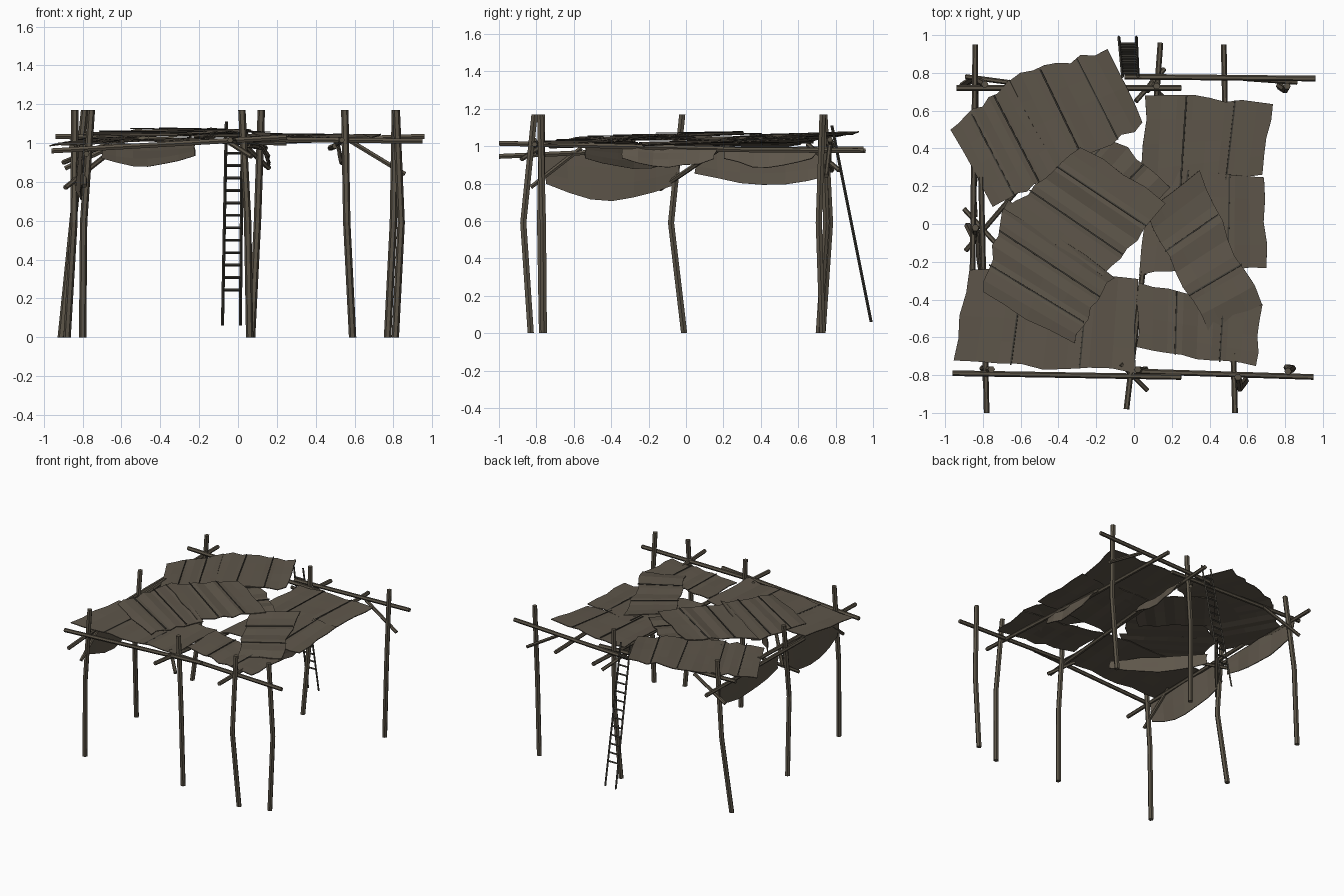
import bpy, bmesh, math, random
from mathutils import Vector

if "Cube" in bpy.data.objects:
    bpy.data.objects.remove(bpy.data.objects["Cube"])
random.seed(7)


def material(name, rgb):
    m = bpy.data.materials.new(name)
    m.diffuse_color = (*rgb, 1)
    m.use_nodes = True
    m.node_tree.nodes["Principled BSDF"].inputs["Base Color"].default_value = m.diffuse_color
    return m


WOOD = material("weathered_wood", (0.105, 0.088, 0.063))
SHEET = material("brown_sheeting", (0.112, 0.093, 0.069))
DARK = material("dark_wood", (0.05, 0.046, 0.037))


def finish(bm, name, mat):
    bmesh.ops.recalc_face_normals(bm, faces=bm.faces[:])
    me = bpy.data.meshes.new(name)
    bm.to_mesh(me)
    bm.free()
    me.materials.append(mat)
    ob = bpy.data.objects.new(name, me)
    bpy.context.collection.objects.link(ob)
    return ob


def add_pole(bm, points, r, sides=6):
    """Faceted pole following a list of points."""
    pts = [Vector(p) for p in points]
    d = (pts[-1] - pts[0]).normalized()
    side = d.cross(Vector((0, 1, 0) if abs(d.z) > 0.7 else (0, 0, 1))).normalized()
    up = side.cross(d)
    if abs(d.z) > 0.7:      # keep upright poles level at both ends
        side, up = Vector((1, 0, 0)), Vector((0, 1, 0))
    rings = []
    for p in pts:
        rings.append([bm.verts.new(p + r * (math.cos(a) * side + math.sin(a) * up))
                      for a in (2 * math.pi * i / sides for i in range(sides))])
    for a, b in zip(rings, rings[1:]):
        for i in range(sides):
            j = (i + 1) % sides
            bm.faces.new((a[i], a[j], b[j], b[i]))
    bm.faces.new(rings[0])
    bm.faces.new(rings[-1])


def pole(name, points, r, mat=WOOD):
    bm = bmesh.new()
    add_pole(bm, points, r)
    return finish(bm, name, mat)


def sheet(name, corners, nu=8, nv=4, wave=0.008, ragged=0.012, sag=0.0, thick=0.006):
    """Ragged creased sheet; u runs from corner 0 to 1, v from corner 0 to 3."""
    a, b, c, d = (Vector(p) for p in corners)
    n = (b - a).cross(d - a).normalized()
    bm = bmesh.new()
    g = []
    for i in range(nu + 1):
        u = i / nu
        crease = wave * random.uniform(-1, 1)
        pull = random.uniform(-ragged, ragged)
        row = []
        for j in range(nv + 1):
            v = j / nv
            p = a.lerp(b, u).lerp(d.lerp(c, u), v)
            if j in (0, nv):
                p += (d - a).normalized() * (pull + random.uniform(-ragged, ragged) * 0.5)
            if i in (0, nu):
                p += (b - a).normalized() * random.uniform(-ragged, ragged)
            p += n * (crease + random.uniform(-0.002, 0.002))
            p.z -= sag * math.sin(math.pi * u) * v
            row.append(bm.verts.new(p))
        g.append(row)
    for i in range(nu):
        for j in range(nv):
            bm.faces.new((g[i][j], g[i + 1][j], g[i + 1][j + 1], g[i][j + 1]))
    ob = finish(bm, name, SHEET)
    m = ob.modifiers.new("thickness", 'SOLIDIFY')
    m.thickness = thick
    m.offset = 0
    return ob


# Crooked posts: foot, bend, top (x, y)
posts = {
    "front_left": ((-.80, -.765), (-.795, -.77), (-.755, -.77)),
    "front_middle": ((.06, -.77), (.05, -.78), (.02, -.77)),
    "front_extra": ((.59, -.83), (.56, -.87), (.55, -.81)),
    "front_right": ((.81, -.76), (.84, -.765), (.815, -.78)),
    "back_right": ((.77, .73), (.80, .71), (.81, .73)),
    "back_middle": ((.07, .71), (.10, .75), (.12, .73)),
    "back_left": ((-.91, .73), (-.85, .77), (-.79, .74)),
    "left_middle": ((-.88, -.01), (-.845, -.08), (-.84, -.02)),
}
for name, (f, m, t) in posts.items():
    pole(name + "_post", [(*f, 0), (*m, .59), (*t, 1.17)], .019)

# Horizontal beams, overlapping in pairs
beams = {
    "front_left": ((-.96, -.79, .96), (.25, -.81, 1.03)),
    "front_right": ((0, -.78, 1.02), (.95, -.81, 1.01)),
    "back_left": ((-.94, .72, 1.035), (.25, .72, 1.0)),
    "back_right": ((-.05, .78, 1.0), (.96, .77, 1.035)),
    "left_front": ((-.78, -1, .945), (-.81, .25, 1.0)),
    "left_back": ((-.855, -.25, .98), (-.84, .95, .985)),
    "middle_front": ((-.04, -.98, 1.015), (.10, .2, .985)),
    "middle_back": ((.05, -.27, .99), (.14, .96, .975)),
    "right_front": ((.535, -1, 1.015), (.50, .2, .985)),
    "right_back": ((.50, -.25, .985), (.475, .95, .975)),
}
for name, ends in beams.items():
    pole(name + "_beam", ends, .015)

# Short braces between posts and beams
braces = [
    ((.58, .77, 1.01), (.86, .75, .84)),
    ((.01, .65, 1.01), (.16, .82, .87)),
    ((-.59, .74, 1.01), (-.89, .78, .87)),
    ((-.89, -.14, .77), (-.60, .20, 1.0)),
    ((-.66, -.18, 1.0), (-.90, .08, .90)),
    ((-.79, -.83, .78), (-.79, -.56, .99)),
    ((-.07, -.74, 1.02), (.07, -.88, .93)),
]
for i, ends in enumerate(braces):
    pole(f"brace_{i + 1}", ends, .013)

# Canopy sheets: four corners each
canopy = {
    "back_left_outer": ((-.96, .50, .985), (-.65, .76, 1.05), (-.40, .28, 1.055), (-.74, .08, 1.005)),
    "back_left_inner": ((-.66, .77, 1.05), (-.15, .92, 1.075), (.06, .53, 1.055), (-.42, .25, 1.05)),
    "back_right": ((.06, .69, 1.02), (.74, .64, 1.045), (.68, .27, 1.02), (.04, .15, 1.02)),
    "right": ((.10, .30, 1.01), (.68, .25, 1.03), (.70, -.23, 1.01), (.02, -.26, 1.01)),
    "right_diagonal": ((.34, .27, 1.04), (.67, -.42, 1.035), (.39, -.56, 1.03), (.06, .05, 1.045)),
    "centre_lower": ((-.27, .59, 1.045), (.19, .20, 1.04), (-.10, -.08, 1.035), (-.51, .28, 1.04)),
    "centre_upper": ((-.28, .41, 1.07), (-.67, .08, 1.065), (-.16, -.28, 1.06), (.17, .12, 1.06)),
    "centre_front": ((-.67, .12, 1.055), (-.81, -.36, 1.045), (-.33, -.63, 1.04), (-.11, -.27, 1.055)),
    "front_left": ((-.88, -.24, 1.0), (.03, -.29, 1.03), (0, -.78, 1.025), (-.96, -.73, .985)),
    "front_right": ((.02, -.32, 1.03), (.67, -.43, 1.02), (.64, -.76, 1.015), (.02, -.66, 1.03)),
}
for name, corners in canopy.items():
    sheet(name + "_canopy", corners)

# Seam strips stitched across the canopy sheets
for name, corners in canopy.items():
    a, b, c, d = (Vector(p) for p in corners)
    for k, u in enumerate((.32, .7)):
        p, q = a.lerp(b, u), d.lerp(c, u)
        w = (b - a).normalized() * .004
        lift = Vector((0, 0, .009))
        sheet(f"{name}_seam_{k + 1}", [v + lift for v in (p - w, p + w, q + w, q - w)],
              1, 1, 0, 0, 0, .004).data.materials[0] = DARK

# Curtains hanging below the beams
curtains = {
    "left_front": ((-.79, -.76, .96), (-.81, -.03, .99), (-.83, -.05, .80), (-.80, -.74, .80), .09),
    "left_back": ((-.84, .04, .98), (-.84, .78, .985), (-.82, .77, .85), (-.84, .05, .85), .06),
    "inner": ((-.70, -.02, 1.0), (-.22, -.53, 1.0), (-.22, -.53, .94), (-.70, -.02, .92), .05),
    "right": ((.51, -.34, 1.0), (.50, .16, .99), (.53, .15, .93), (.53, -.34, .93), .04),
    "middle": ((.12, .20, .99), (.13, .70, .98), (.16, .68, .93), (.16, .20, .93), .04),
}
for name, (*corners, sag) in curtains.items():
    sheet(name + "_curtain", corners, 6, 3, .01, .008, sag)

# Ladder leaning on the back
foot_l, head_l = Vector((-.08, .99, .06)), Vector((-.06, .78, 1.11))
foot_r, head_r = Vector((.012, .99, .06)), Vector((.022, .78, 1.11))
bm = bmesh.new()
add_pole(bm, (foot_l, head_l), .008, 4)
add_pole(bm, (foot_r, head_r), .008, 4)
for i in range(13):
    t = .175 + i * .061
    add_pole(bm, (foot_l.lerp(head_l, t), foot_r.lerp(head_r, t)), .007, 4)
finish(bm, "ladder", DARK)
